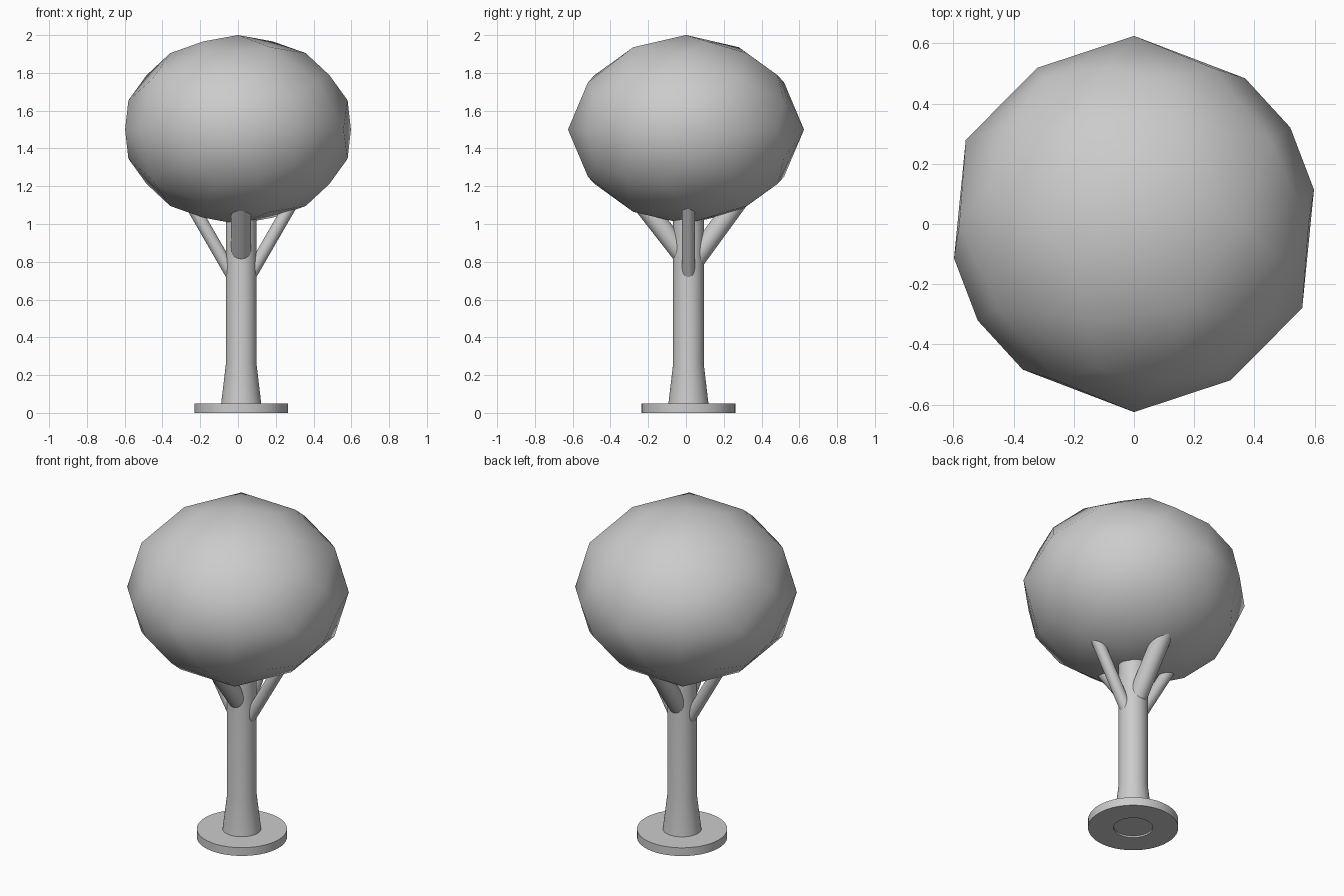
import bpy
import bmesh
from math import sin, cos, pi, radians
from mathutils import Matrix, Vector

if "Cube" in bpy.data.objects:
    bpy.data.objects.remove(bpy.data.objects["Cube"])

CX, CY = 0.017, 0.013  # trunk axis, slightly off the canopy centre


def smooth(obj, angle=30):
    bpy.ops.object.select_all(action='DESELECT')
    obj.select_set(True)
    bpy.context.view_layer.objects.active = obj
    bpy.ops.object.shade_smooth_by_angle(angle=radians(angle))


def lathe(name, profile, sides):
    bm = bmesh.new()
    verts = [bm.verts.new((r, 0, z)) for r, z in profile]
    edges = [bm.edges.new(pair) for pair in zip(verts, verts[1:])]
    bmesh.ops.spin(bm, geom=verts + edges, cent=(0, 0, 0), axis=(0, 0, 1),
                   angle=2 * pi, steps=sides)
    bmesh.ops.remove_doubles(bm, verts=bm.verts, dist=1e-4)
    bmesh.ops.recalc_face_normals(bm, faces=bm.faces)
    mesh = bpy.data.meshes.new(name)
    bm.to_mesh(mesh)
    bm.free()
    obj = bpy.data.objects.new(name, mesh)
    bpy.context.collection.objects.link(obj)
    obj.location = (CX, CY, 0)
    smooth(obj)
    return obj


def branch(name, heading, tilt, start_z, radius, length=0.6):
    h, t = radians(heading), radians(tilt)
    d = Vector((sin(t) * cos(h), sin(t) * sin(h), cos(t)))
    bpy.ops.mesh.primitive_cylinder_add(
        vertices=32, radius=radius, depth=length,
        location=Vector((CX, CY, start_z)) + d * length / 2,
        rotation=(0, t, h))
    obj = bpy.context.object
    obj.name = name
    smooth(obj)


# Round foot with a shallow recess underneath, flared into the trunk
lathe("trunk_and_base", [(0, 0.01), (0.108, 0.01), (0.108, 0), (0.248, 0),
                         (0.248, 0.05), (0.106, 0.05), (0.081, 0.26),
                         (0.081, 1.1), (0, 1.1)], 48)

# Four branches reaching up into the canopy
branch("right_branch", 0, 30, 0.647, 0.034)
branch("left_branch", 180, 30, 0.647, 0.034)
branch("back_branch", 90, 36, 0.763, 0.053, 0.5)
branch("front_branch", -90, 38, 0.798, 0.053, 0.5)

# Canopy: icosahedron with its pole along y, softened by one subdivision
bm = bmesh.new()
bmesh.ops.create_icosphere(bm, subdivisions=1, radius=1,
                           matrix=Matrix.Diagonal((0.766, 0.766, 0.628, 1))
                           @ Matrix.Rotation(pi / 2, 4, 'X'))
mesh = bpy.data.meshes.new("canopy")
bm.to_mesh(mesh)
bm.free()
mesh.shade_smooth()
canopy = bpy.data.objects.new("canopy", mesh)
bpy.context.collection.objects.link(canopy)
canopy.location = (0, 0, 1.5)
sub = canopy.modifiers.new("soften", 'SUBSURF')
sub.levels = sub.render_levels = 1
sub.use_limit_surface = False
